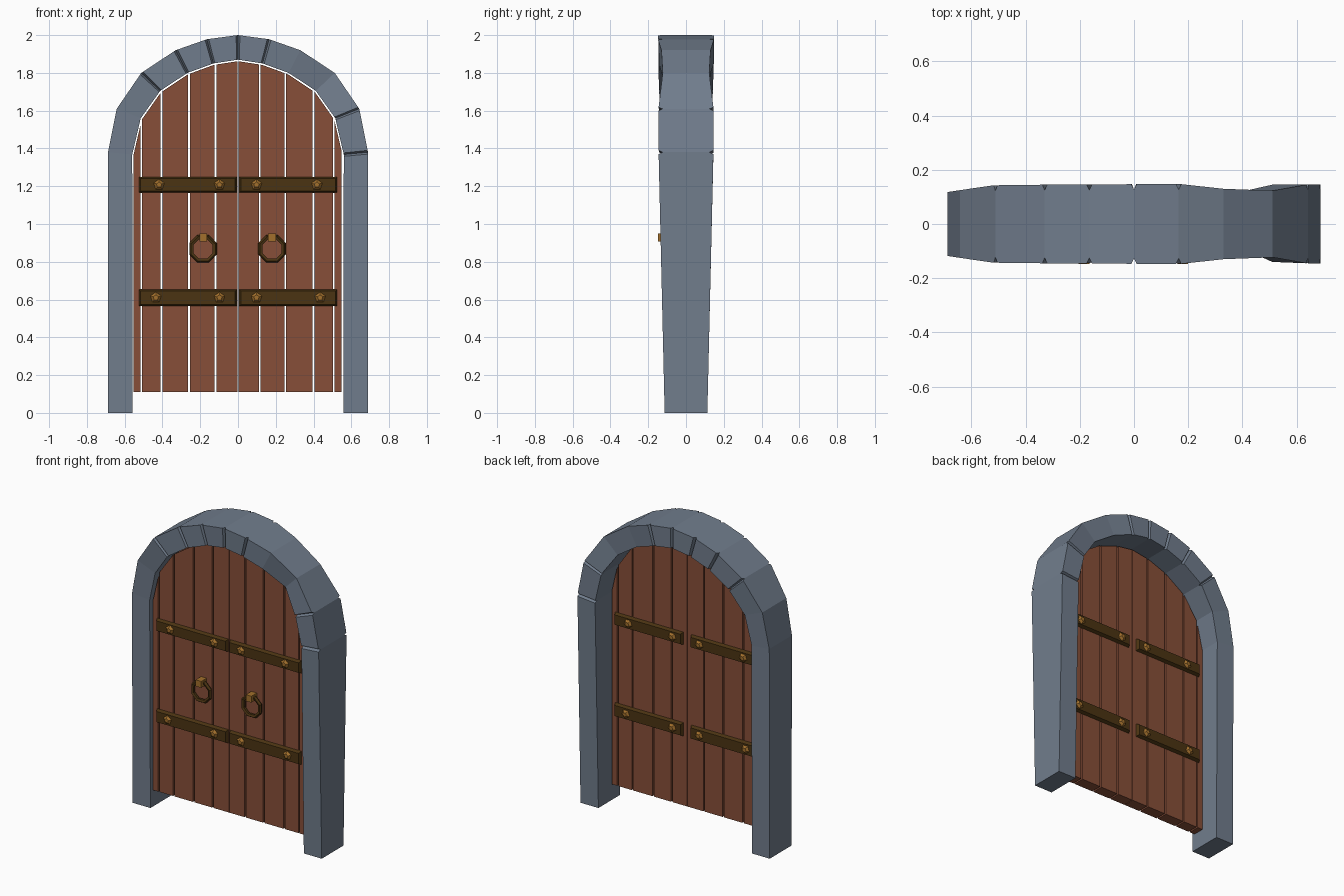
import bpy, bmesh, math
from mathutils import Vector, Matrix

if "Cube" in bpy.data.objects:
    bpy.data.objects.remove(bpy.data.objects["Cube"])


def material(name, rgb):
    m = bpy.data.materials.new(name)
    m.diffuse_color = (*rgb, 1)
    m.use_nodes = True
    m.node_tree.nodes["Principled BSDF"].inputs["Base Color"].default_value = m.diffuse_color
    return m


STONE = material("grey stone", (0.165, 0.205, 0.265))
WOOD = material("red brown wood", (0.245, 0.078, 0.040))
IRON = material("dark bronze", (0.070, 0.034, 0.006))
BRASS = material("brass", (0.36, 0.16, 0.025))


def finish(bm, name, mat):
    bmesh.ops.recalc_face_normals(bm, faces=bm.faces)
    me = bpy.data.meshes.new(name)
    bm.to_mesh(me)
    bm.free()
    me.materials.append(mat)
    ob = bpy.data.objects.new(name, me)
    bpy.context.collection.objects.link(ob)
    return ob


def prism(name, outline, y0, y1, mat):
    """Extrude an x-z outline from y0 to y1."""
    bm = bmesh.new()
    a = [bm.verts.new((x, y0, z)) for x, z in outline]
    b = [bm.verts.new((x, y1, z)) for x, z in outline]
    bm.faces.new(a)
    bm.faces.new(b)
    n = len(a)
    for i in range(n):
        bm.faces.new((a[i], a[(i + 1) % n], b[(i + 1) % n], b[i]))
    return finish(bm, name, mat)


# Stone arch: half profile (outer x, z, inner x, z), mirrored into a full path
HALF = [(0.688, 0, 0.558, 0), (0.688, 1.38, 0.56, 1.368), (0.642, 1.61, 0.515, 1.56),
        (0.512, 1.80, 0.412, 1.705), (0.33, 1.92, 0.268, 1.80), (0.165, 1.978, 0.13, 1.85)]
path = [(-a, b, -c, d) for a, b, c, d in HALF] + [(0, 2.0, 0, 1.87)] + HALF[::-1]
# half depth at each joint (outer, inner front), and which joints are cut
DEPTH = [(.113, .113), (.118, .118), (.125, .125), (.143, .143), (.145, .145), (.145, .14), (.147, .142),
         (.147, .142), (.13, .13), (.123, .095), (.145, .14), (.145, .14), (.113, .113)]
CUT = {3, 4, 5, 6, 7, 10, 11}


def section(p, d, pinch=0.0):
    ox, oz, ix, iz = p
    return [(ox, -d[0] + pinch, oz), (ox, d[0] - pinch, oz),
            (ix, d[0] - pinch, iz), (ix, -d[1] + pinch, iz)]


def toward(p, q, dist):
    t = dist / math.hypot(q[0] - p[0], q[1] - p[1])
    return tuple(u + (v - u) * t for u, v in zip(p, q))


sections = []
for i, (p, d) in enumerate(zip(path, DEPTH)):
    if i in CUT:
        sections += [section(toward(p, path[i - 1], .010), d), section(p, d, .02),
                     section(toward(p, path[i + 1], .010), d)]
    else:
        sections.append(section(p, d))
bm = bmesh.new()
rings = [[bm.verts.new(c) for c in s] for s in sections]
for r, s in zip(rings, rings[1:]):
    for k in range(4):
        bm.faces.new((r[k], r[(k + 1) % 4], s[(k + 1) % 4], s[k]))
bm.faces.new(rings[0])
bm.faces.new(rings[-1])
finish(bm, "stone_arch", STONE)

# Door planks, with tops following the inside of the arch
inner = [(p[2] * 0.99, p[3] - 0.008) for p in path[1:-1]]


def top_z(x):
    for (x0, z0), (x1, z1) in zip(inner, inner[1:]):
        if x0 <= x <= x1:
            return z0 + (z1 - z0) * (x - x0) / (x1 - x0)
    return inner[0][1]


FRONT, BACK, BASE = -0.09, -0.015, 0.11
edges = [-0.559, -0.512, -0.405, -0.26, -0.12, 0, 0.115, 0.25, 0.40, 0.507, 0.552]
for i, (a, b) in enumerate(zip(edges, edges[1:])):
    a += 0.0015 if a == 0 else 0.005
    b -= 0.0015 if b == 0 else 0.005
    tops = [b] + [x for x, _ in inner[::-1] if a < x < b] + [a]
    prism(f"plank_{i + 1}", [(a, BASE), (b, BASE)] + [(x, top_z(x)) for x in tops],
          FRONT, BACK, WOOD)


def strap(name, x0, x1, z0, z1, y, side):
    """Iron strap with a sloped edge, raised from the door at y."""
    bm = bmesh.new()
    r, h = 0.010, 0.020 * side
    low = [bm.verts.new((x, y - 0.002 * side, z)) for x, z in
           ((x0, z0), (x1, z0), (x1, z1), (x0, z1))]
    high = [bm.verts.new((x, y + h, z)) for x, z in
            ((x0 + r, z0 + r), (x1 - r, z0 + r), (x1 - r, z1 - r), (x0 + r, z1 - r))]
    bm.faces.new(low)
    bm.faces.new(high)
    for k in range(4):
        bm.faces.new((low[k], low[(k + 1) % 4], high[(k + 1) % 4], high[k]))
    finish(bm, name, IRON)


def stud(name, x, y, z, side):
    """Five-sided domed bolt head."""
    bm = bmesh.new()
    turn = Matrix.Translation((x, y + 0.006 * side, z)) @ \
        Matrix.Rotation(-side * math.pi / 2, 4, 'X')
    bmesh.ops.create_cone(bm, cap_ends=True, segments=5, radius1=0.031, radius2=0.015,
                          depth=0.014, matrix=turn)
    finish(bm, name, BRASS)


# Straps and bolts on both faces of each door leaf
for row, z0, z1, outer in (("lower", 0.565, 0.655, 0.435), ("upper", 1.165, 1.25, 0.418)):
    for face, y, side, gap in (("front", FRONT, -1, 0.005), ("back", BACK, 1, 0.028)):
        for leaf, s in (("left", -1), ("right", 1)):
            x0, x1 = sorted((s * gap, s * 0.526))
            strap(f"{face}_{row}_{leaf}_strap", x0, x1, z0, z1, y, side)
            for j, x in enumerate((0.098, outer)):
                stud(f"{face}_{row}_{leaf}_stud_{j + 1}", s * x, y + 0.020 * side,
                     (z0 + z1) / 2, side)

# Ring handles with brass holders
for leaf, x in (("left", -0.185), ("right", 0.18)):
    bpy.ops.mesh.primitive_torus_add(major_segments=8, minor_segments=5, major_radius=0.066,
                                     minor_radius=0.013, location=(x, -0.115, 0.868),
                                     rotation=(math.pi / 2, math.pi / 8, 0))
    ring = bpy.context.object
    ring.name = f"{leaf}_ring_handle"
    ring.data.materials.append(IRON)
    w = 0.02
    prism(f"{leaf}_ring_holder", [(x - w, 0.908), (x + w, 0.908), (x + w, 0.95), (x - w, 0.95)],
          -0.147, FRONT + 0.005, BRASS)
